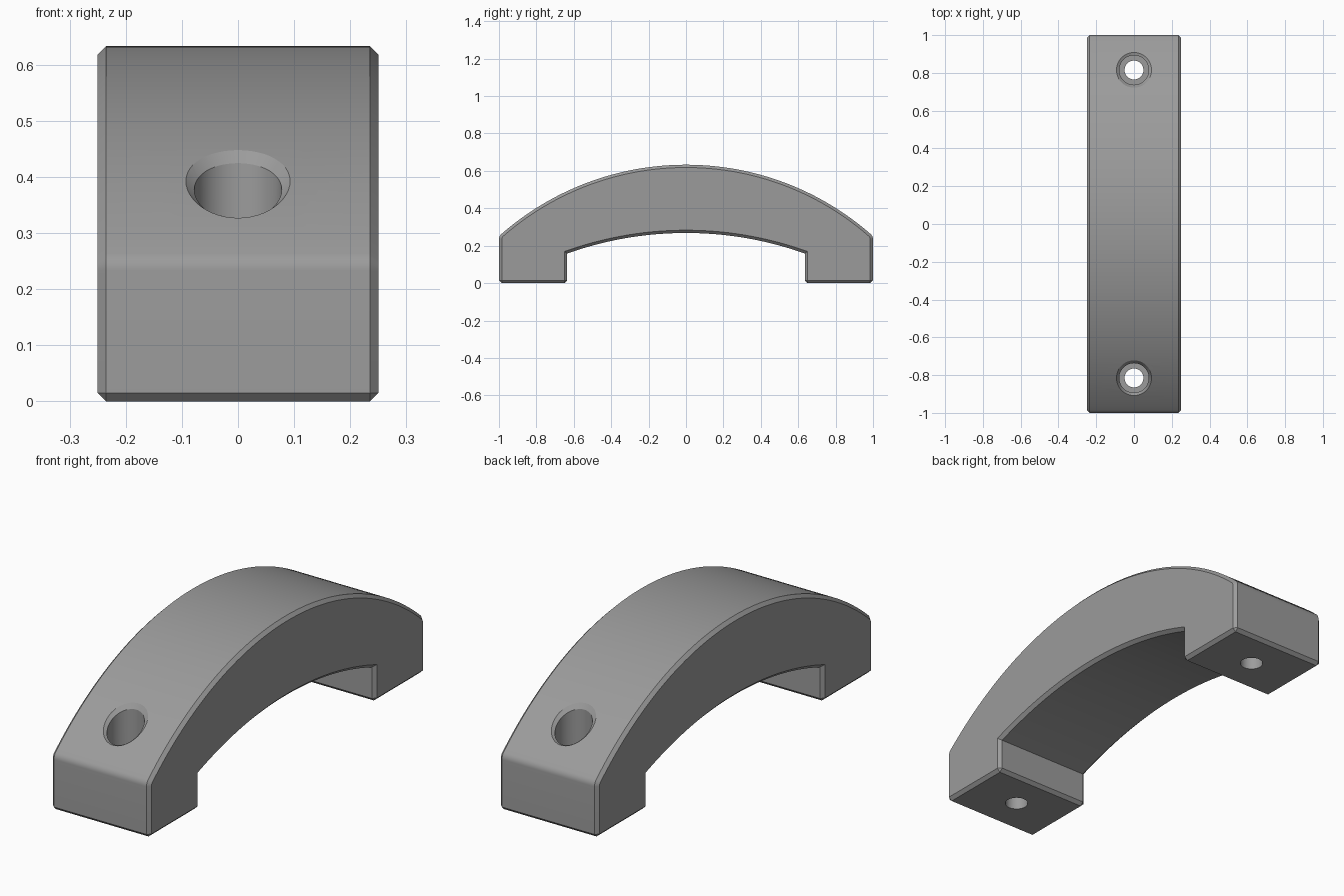
import bpy, bmesh, math
from mathutils import Vector

if "Cube" in bpy.data.objects:
    bpy.data.objects.remove(bpy.data.objects["Cube"])

W = 0.25          # half width
R, ZC = 1.5, -0.867   # outer arc radius and centre height
RI = 1.89         # inner arc radius
ZI = 0.268 - RI   # inner arc centre height
LEG = 0.635       # inner face of each foot
F = 0.04          # corner fillet radius
CH = 0.015        # chamfer size
HOLE_Y = 0.815


def top_z(y):
    return ZC + math.sqrt(R * R - y * y)


def finish(bm, name):
    bmesh.ops.recalc_face_normals(bm, faces=bm.faces)
    me = bpy.data.meshes.new(name)
    bm.to_mesh(me)
    bm.free()
    ob = bpy.data.objects.new(name, me)
    bpy.context.collection.objects.link(ob)
    return ob


# Side profile: right half from the inner foot corner up to the crown
fz = ZC + math.sqrt((R - F) ** 2 - (1 - F) ** 2)
a_end = math.atan2(fz - ZC, 1 - F)
half = [(LEG, 0), (1, 0)]
half += [(1 - F + F * math.cos(a_end * i / 6), fz + F * math.sin(a_end * i / 6)) for i in range(7)]
N = 32
half += [(R * math.cos(a), ZC + R * math.sin(a))
         for a in (a_end + (math.pi / 2 - a_end) * i / N for i in range(1, N + 1))]
left = [(-y, z) for y, z in reversed(half[:-1])]
b = math.asin(LEG / RI)
under = [(RI * math.sin(t), ZI + RI * math.cos(t)) for t in (-b + 2 * b * i / 40 for i in range(41))]
profile = half + left + under

# Handle body: extruded profile with chamfered sides and feet
bm = bmesh.new()
face = bm.faces.new([bm.verts.new((-W, y, z)) for y, z in profile])
ext = bmesh.ops.extrude_face_region(bm, geom=[face])
bmesh.ops.translate(bm, vec=(2 * W, 0, 0), verts=[g for g in ext["geom"] if isinstance(g, bmesh.types.BMVert)])
bmesh.ops.recalc_face_normals(bm, faces=bm.faces)
edges = []
for e in bm.edges:
    p, q = (v.co for v in e.verts)
    if abs(p.x - q.x) < 1e-5 or max(p.z, q.z) < 1e-5:
        edges.append(e)
bmesh.ops.bevel(bm, geom=edges, offset=CH, offset_type='OFFSET', segments=1,
                profile=0.5, affect='EDGES', clamp_overlap=False)
handle = finish(bm, "handle")

grey = bpy.data.materials.new("grey")
grey.diffuse_color = (0.33, 0.33, 0.33, 1)
grey.use_nodes = True
grey.node_tree.nodes["Principled BSDF"].inputs["Base Color"].default_value = grey.diffuse_color
handle.data.materials.append(grey)


# Stepped screw hole cutter whose countersink follows the curved top
def hole_cutter(s):
    n = 48
    rings = [(0.05, -0.1, False), (0.05, 0.12, False), (0.078, 0.12, False),
             (0.078, -CH, True), (0.108, CH, True), (0.108, 0.9, False)]
    bm = bmesh.new()
    loops = []
    for r, z, follow in rings:
        loop = []
        for i in range(n):
            a = 2 * math.pi * i / n
            y = s * HOLE_Y + r * math.sin(a)
            loop.append(bm.verts.new((r * math.cos(a), y, top_z(y) + z if follow else z)))
        loops.append(loop)
    for lo, hi in zip(loops, loops[1:]):
        for i in range(n):
            j = (i + 1) % n
            bm.faces.new((lo[i], lo[j], hi[j], hi[i]))
    bm.faces.new(loops[0])
    bm.faces.new(loops[-1])
    cutter = finish(bm, "hole_cutter")
    cutter.hide_render = True
    return cutter


bpy.context.view_layer.objects.active = handle
handle.select_set(True)
for s in (-1, 1):
    cutter = hole_cutter(s)
    mod = handle.modifiers.new("screw_hole", 'BOOLEAN')
    mod.operation = 'DIFFERENCE'
    mod.solver = 'EXACT'
    mod.object = cutter
    bpy.ops.object.modifier_apply(modifier=mod.name)
    bpy.data.objects.remove(cutter)

bpy.ops.object.shade_smooth_by_angle(angle=math.radians(25))
